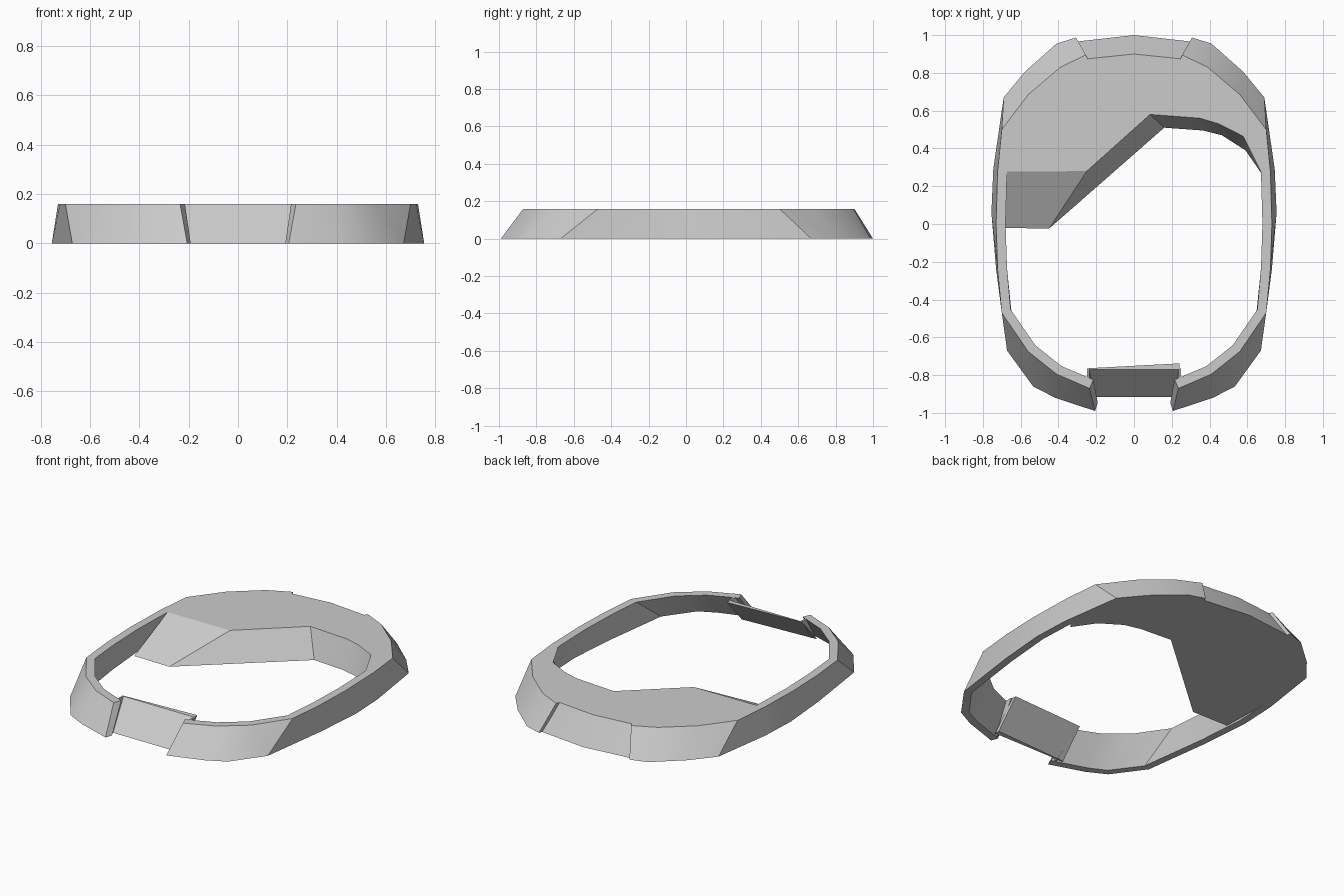
import bpy, math
from mathutils import Vector

H = 0.16  # overall height

cube = bpy.data.objects.get("Cube")
if cube:
    bpy.data.objects.remove(cube, do_unlink=True)

grey = bpy.data.materials.new("plain_grey")
grey.use_nodes = True
grey.diffuse_color = (0.6, 0.6, 0.6, 1)
grey.node_tree.nodes["Principled BSDF"].inputs["Base Color"].default_value = grey.diffuse_color


def add_part(name, verts, faces):
    mesh = bpy.data.meshes.new(name)
    mesh.from_pydata(verts, [], faces)
    mesh.materials.append(grey)
    part = bpy.data.objects.new(name, mesh)
    bpy.context.collection.objects.link(part)
    bpy.ops.object.select_all(action='DESELECT')
    part.select_set(True)
    bpy.context.view_layer.objects.active = part
    bpy.ops.object.mode_set(mode='EDIT')
    bpy.ops.mesh.select_all(action='SELECT')
    bpy.ops.mesh.normals_make_consistent(inside=False)
    bpy.ops.object.mode_set(mode='OBJECT')
    bpy.ops.object.shade_smooth_by_angle(angle=math.radians(25))
    return part


def add_strip(name, sections):
    """Skin a row of four-cornered cross-sections and cap both ends."""
    verts = [p for s in sections for p in s]
    faces = [(0, 1, 2, 3), tuple(len(verts) - k for k in (1, 2, 3, 4))]
    for i in range(len(sections) - 1):
        for k in range(4):
            a, b = 4 * i + k, 4 * i + (k + 1) % 4
            faces.append((a, b, b + 4, a + 4))
    return add_part(name, verts, faces)


def inset(points, amount):
    """Move an open path sideways, towards the middle of the frame."""
    moved = []
    for i, p in enumerate(points):
        t = (points[min(i + 1, len(points) - 1)] - points[max(i - 1, 0)]).normalized()
        n = Vector((t.y, -t.x))
        if n.dot(p) > 0:
            n = -n
        moved.append(p + n * amount)
    return moved


def wall_sections(stations, low_wall, top_wall):
    low = [Vector(s[:2]) for s in stations]
    top = [Vector(s[2:]) for s in stations]
    return [(a.to_3d(), b.to_3d() + up, c.to_3d() + up, d.to_3d()) for a, b, c, d in
            zip(low, top, inset(top, top_wall), inset(low, low_wall))]


up = Vector((0, 0, H))

# Side rails: foot x, y and rim x, y from the back end to the front end
rail = [(.307, .987, .255, .895), (.41, .955, .39, .83), (.577, .807, .56, .685),
        (.69, .67, .70, .50), (.745, .29, .722, .28), (.755, .06, .73, 0),
        (.73, -.24, .722, -.24), (.672, -.67, .70, -.47), (.534, -.86, .56, -.675),
        (.418, -.92, .41, -.795), (.206, -.99, .235, -.87)]
left = wall_sections(rail, 0.045, 0.05)
right = [tuple(Vector((-p.x, p.y, p.z)) for p in s) for s in left]
add_strip("left_rail", left)
add_strip("right_rail", right)

# Recessed panel between the rails at the back
panel = wall_sections([(-.31, .965, -.26, .873), (0, 1, 0, .90), (.31, .965, .26, .873)], 0.06, 0.06)
add_strip("back_panel", panel)

# Visor plate filling the back, ramping down to a point on one side
BACK = 5  # rail stations joined by the plate
mid = panel[1]
top = [s[2] for s in reversed(right[:BACK])] + [mid[2]] + [s[2] for s in left[:BACK]]
low = [s[3] for s in reversed(right[:BACK])] + [mid[3]] + [s[3] for s in left[:BACK]]
edge_top = [(.667, .37), (.577, .465), (.45, .53), (.35, .56), (.085, .58), (-.25, .28)]
edge_low = [(.68, .26), (.59, .39), (.465, .47), (.365, .495), (.16, .51), (-.45, -.025)]
top += [Vector((x, y, H)) for x, y in edge_top]
low += [Vector((x, y, 0)) for x, y in edge_low]
n = len(top)
tail = Vector((-.69, -.02, 0))
verts = top + low + [tail]
faces = [tuple(range(n)), tuple(range(n, 2 * n + 1)),
         (n - 1, 0, 2 * n, 2 * n - 1), (0, n, 2 * n)]
faces += [(i, i + 1, n + i + 1, n + i) for i in range(n - 1)]
add_strip_plate = add_part("visor_plate", verts, faces)

# Tapered clip plate set behind the gap at the front
clip = [[Vector((x, -.915, 0)), Vector((x, -.77, H)),
         Vector((x, -.77 + t, H)), Vector((x, -.915 + t, 0))]
        for x, t in ((-.248, .006), (.24, .032))]
add_strip("front_clip", clip)

# Thin tabs that join the clip plate to the rail ends
for name, side in (("left_tab", 1), ("right_tab", -1)):
    add_strip(name, [[Vector((side * (x - .03), -.98, 0)), Vector((side * x, -.86, H)),
                      Vector((side * x, -.765, H)), Vector((side * (x - .03), -.905, 0))]
                     for x in (.238, .248)])
